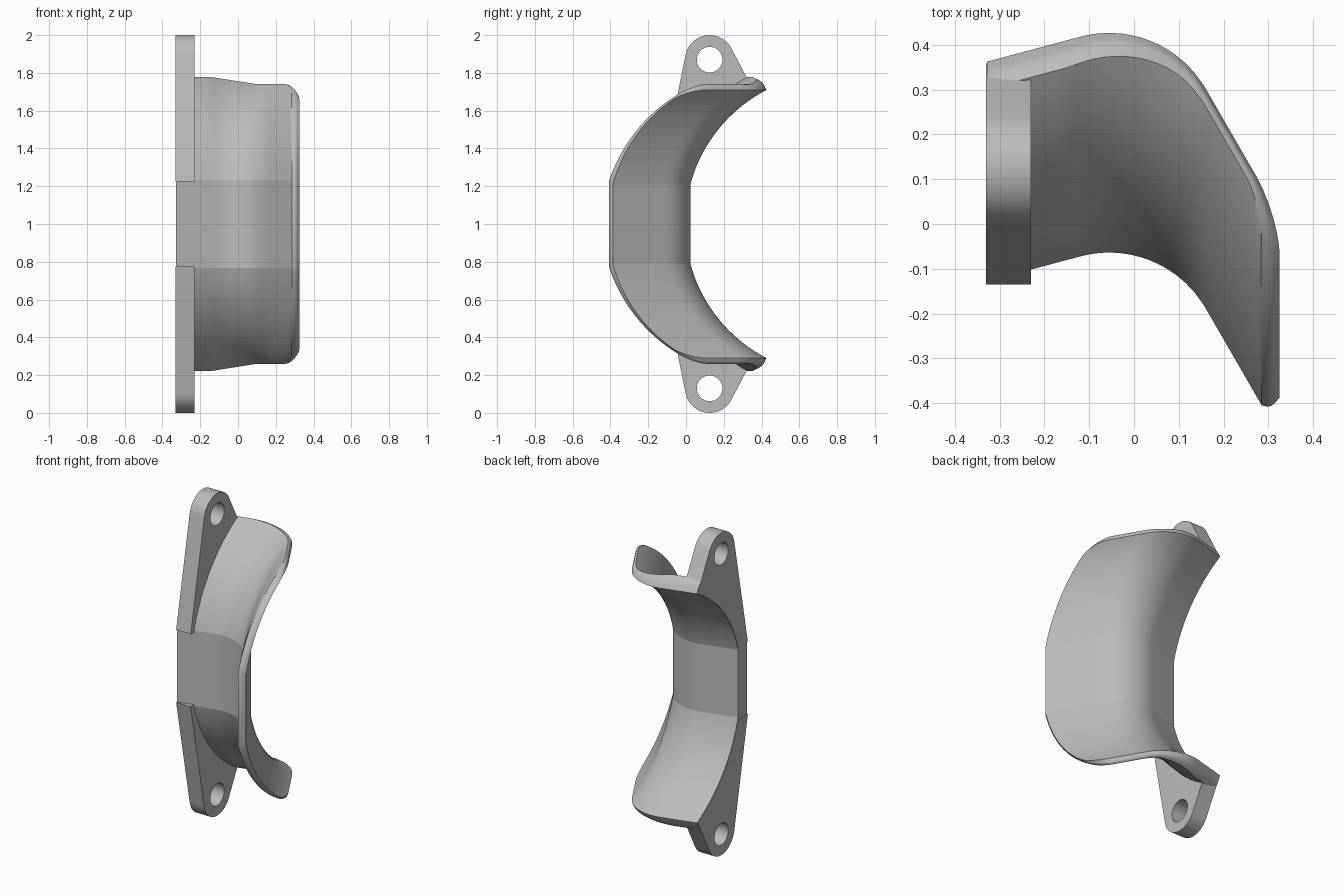
import bpy, bmesh, math

cube = bpy.data.objects.get("Cube")
if cube:
    bpy.data.objects.remove(cube, do_unlink=True)

grey = bpy.data.materials.new("plain grey")
grey.use_nodes = True
grey.diffuse_color = (0.5, 0.5, 0.5, 1)
grey.node_tree.nodes["Principled BSDF"].inputs["Base Color"].default_value = (0.5, 0.5, 0.5, 1)

R = 0.8            # inner radius of the arched shell
CENTRE_Y = 0.795   # arch axis
FLAT = 0.21        # half height of the flat middle band
X_BACK, X_TIP = -0.328, 0.325
STEPS = 18


def clamp(v):
    return max(0.0, min(1.0, v))


def bend(x):
    """Plan profile: shallow line, round bend, steep line."""
    r, xa, xb, xm = 0.249, -0.12, 0.16, -0.0556
    arc = lambda u: math.sqrt(r * r - (u - xm) ** 2) - r
    if x < xa:
        return arc(xa) + (x - xa) * math.tan(math.radians(15))
    if x > xb:
        return arc(xb) - (x - xb) * math.tan(math.radians(60))
    return arc(x)


def shell_point(x, side, t, h):
    """Point on the shell: side up/down, t along the arch, h through the thickness."""
    pull = 0.02 * clamp((h - 0.4) / 0.6) ** 2
    d = clamp((x - 0.275) / 0.05) * 0.05
    z_end = 0.71 - (0.05 - math.sqrt(max(0, 0.0025 - d * d)))
    a0 = math.asin(FLAT / R)
    a = a0 + (math.asin(z_end / R) - pull / R - a0) * t
    thick = 0.09 - 0.045 * t * clamp((x + 0.15) / 0.25)
    w = clamp((x - 0.2) / 0.125)
    px = x - (0.03 * h + 0.5 * pull) * w
    rad = R + thick * h
    return (px, CENTRE_Y + bend(px) - rad * math.cos(a), 1 + side * rad * math.sin(a))


def finish(bm, name):
    bmesh.ops.recalc_face_normals(bm, faces=bm.faces)
    mesh = bpy.data.meshes.new(name)
    bm.to_mesh(mesh)
    bm.free()
    mesh.materials.append(grey)
    obj = bpy.data.objects.new(name, mesh)
    bpy.context.collection.objects.link(obj)
    bpy.ops.object.select_all(action='DESELECT')
    obj.select_set(True)
    bpy.context.view_layer.objects.active = obj
    bpy.ops.object.shade_smooth_by_angle(angle=math.radians(40))
    return obj


# Curved shell: inner and outer skins joined by a rounded rim
xs = [X_BACK + (0.275 - X_BACK) * i / 30 for i in range(31)]
xs += [0.275 + 0.05 * math.sin(math.pi / 2 * k / 6) for k in range(1, 7)]
rows = [(-1, 1 - k / STEPS) for k in range(STEPS + 1)]
rows += [(1, k / STEPS) for k in range(STEPS + 1)]
nx, nr = len(xs), len(rows)

bm = bmesh.new()
border = [(i, 0) for i in range(nx - 1)] + [(nx - 1, j) for j in range(nr - 1)]
border += [(i, nr - 1) for i in range(nx - 1, 0, -1)] + [(0, j) for j in range(nr - 1, 0, -1)]


def skin(h):
    g = {(i, j): bm.verts.new(shell_point(x, s, t, h))
         for i, x in enumerate(xs) for j, (s, t) in enumerate(rows)}
    for i in range(nx - 1):
        for j in range(nr - 1):
            bm.faces.new((g[i, j], g[i + 1, j], g[i + 1, j + 1], g[i, j + 1]))
    # crisp crease where the arch meets the flat band
    for i in range(nx - 1):
        for j in (STEPS, STEPS + 1):
            bm.edges.get((g[i, j], g[i + 1, j])).smooth = False
    return g


inner, outer = skin(0), skin(1)
rings = [inner]
for h in (0.4, 0.6, 0.8):
    rings.append({(i, j): bm.verts.new(shell_point(xs[i], *rows[j], h)) for i, j in border})
rings.append(outer)
for lo, hi in zip(rings, rings[1:]):
    for p, q in zip(border, border[1:] + border[:1]):
        bm.faces.new((lo[p], lo[q], hi[q], hi[p]))
finish(bm, "curved_shell")


# Mounting ears with bolt holes, one above and one below the flat band
def circle(r, start, end, n):
    return [(0.125 + r * math.cos(math.radians(start + (end - start) * k / n)),
             0.87 + r * math.sin(math.radians(start + (end - start) * k / n))) for k in range(n + 1)]


def mounting_ear(name, side):
    a0, a1 = math.asin(0.225 / R), math.asin(0.71 / R)
    arch = [(CENTRE_Y + bend(X_BACK) - 0.004 - R * math.cos(a), R * math.sin(a))
            for a in (a1 + (a0 - a1) * k / STEPS for k in range(STEPS + 1))]
    outline = [(-0.135, 0.225)] + circle(0.13, 169, 28, 24) + [(0.335, 0.75)] + arch
    hole = circle(0.068, 0, 360, 32)[:-1]
    bm = bmesh.new()
    edges = []
    for loop in (outline, hole):
        vs = [bm.verts.new((-0.33, y, 1 + side * z)) for y, z in loop]
        edges += [bm.edges.new((a, b)) for a, b in zip(vs, vs[1:] + vs[:1])]
    bmesh.ops.triangle_fill(bm, edges=edges, use_beauty=True)
    ext = bmesh.ops.extrude_face_region(bm, geom=bm.faces[:])
    moved = [v for v in ext["geom"] if isinstance(v, bmesh.types.BMVert)]
    bmesh.ops.translate(bm, verts=moved, vec=(0.1, 0, 0))
    finish(bm, name)


mounting_ear("upper_mounting_ear", 1)
mounting_ear("lower_mounting_ear", -1)
